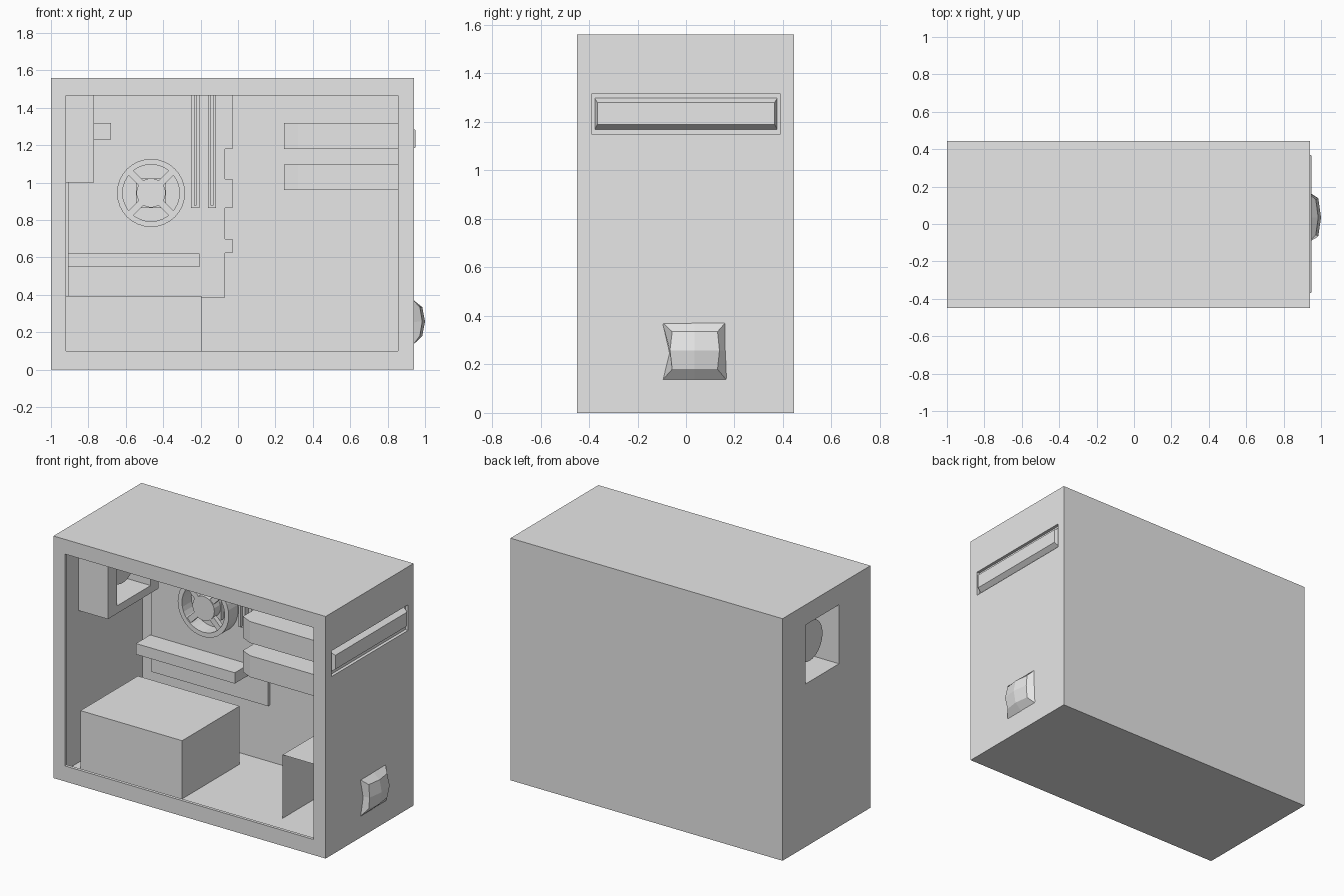
import bpy, bmesh, math
from mathutils import Vector

old = bpy.data.objects.get("Cube")
if old:
    bpy.data.objects.remove(old, do_unlink=True)

GREY = (0.8, 0.8, 0.8, 1.0)
grey = bpy.data.materials.new("plain_grey")
grey.use_nodes = True
grey.diffuse_color = GREY
grey.node_tree.nodes["Principled BSDF"].inputs["Base Color"].default_value = GREY


def finish(name, bm, closed=True):
    if closed:
        bmesh.ops.recalc_face_normals(bm, faces=bm.faces)
    mesh = bpy.data.meshes.new(name)
    bm.to_mesh(mesh)
    bm.free()
    mesh.materials.append(grey)
    ob = bpy.data.objects.new(name, mesh)
    bpy.context.collection.objects.link(ob)
    return ob


def prism(name, points, direction):
    """Extrude a flat outline along a direction."""
    bm = bmesh.new()
    face = bm.faces.new([bm.verts.new(p) for p in points])
    new = bmesh.ops.extrude_face_region(bm, geom=[face])["geom"]
    bmesh.ops.translate(bm, vec=direction,
                        verts=[v for v in new if isinstance(v, bmesh.types.BMVert)])
    return finish(name, bm)


def box(name, x, y, z):
    points = [(x[0], y[0], z[0]), (x[1], y[0], z[0]), (x[1], y[1], z[0]), (x[0], y[1], z[0])]
    return prism(name, points, (0, 0, z[1] - z[0]))


def disc(name, centre, radius, length, axis, sides=32):
    """Cylinder that starts at centre and runs along +x or +y."""
    points = []
    for i in range(sides):
        a = math.tau * i / sides
        u, w = radius * math.cos(a), radius * math.sin(a)
        points.append(Vector(centre) + Vector((u, 0, w) if axis == "y" else (0, u, w)))
    return prism(name, points, (0, length, 0) if axis == "y" else (length, 0, 0))


def cut(target, cutter):
    mod = target.modifiers.new("cut", "BOOLEAN")
    mod.operation = "DIFFERENCE"
    mod.solver = "EXACT"
    mod.object = cutter
    bpy.context.view_layer.update()
    bpy.context.view_layer.objects.active = target
    bpy.ops.object.modifier_apply(modifier=mod.name)
    bpy.data.objects.remove(cutter, do_unlink=True)


# Thin-walled case: open side, rear vent and drive slot
VENT = ((-0.13, 0.21), (1.05, 1.43))
case = box("case", (-1, 0.94), (-0.45, 0.445), (0, 1.56))
cut(case, box("cavity", (-0.98, 0.92), (-0.43, 0.425), (0.02, 1.54)))
cut(case, box("side_opening", (-0.92, 0.855), (-0.5, -0.4), (0.1, 1.465)))
cut(case, box("vent_hole", (-1.1, -0.95), *VENT))
cut(case, box("slot_hole", (0.9, 1.0), (-0.39, 0.39), (1.15, 1.315)))

# Rear fan duct with hub
duct = box("rear_fan_duct", (-0.98, -0.77), (-0.226, 0.29), (1.0, 1.48))
cut(duct, box("duct_hole", (-1.1, -0.7), *VENT))
disc("rear_fan_hub", (-0.91, 0.04, 1.24), 0.13, 0.06, "x")

# Power supply on the floor
box("power_supply", (-0.92, -0.195), (-0.29, 0.295), (0.02, 0.395))

# Circuit board with a notched right edge
edge = [(-0.07, 0.385), (-0.07, 0.625), (-0.03, 0.625), (-0.03, 0.70), (-0.07, 0.70),
        (-0.07, 0.865), (-0.03, 0.865), (-0.03, 1.02), (-0.07, 1.02), (-0.07, 1.18),
        (-0.03, 1.18), (-0.03, 1.5)]
outline = [(-0.905, 0.385)] + edge + [(-0.905, 1.5)]
prism("circuit_board", [(x, 0.405, z) for x, z in outline], (0, 0.02, 0))
box("expansion_card", (-0.91, -0.205), (0.26, 0.405), (0.55, 0.62))
box("port_block", (-0.9, -0.68), (0.3, 0.405), (1.23, 1.32))

# Memory sticks in their slots
for i, x in enumerate((-0.229, -0.139)):
    box(f"memory_slot_{i + 1}", (x - 0.022, x + 0.022), (0.365, 0.405), (0.865, 1.5))
    box(f"memory_stick_{i + 1}", (x - 0.007, x + 0.007), (0.34, 0.366), (0.878, 1.5))

# Processor and its cooling fan
FX, FZ = -0.465, 0.945
box("processor", (FX - 0.08, FX + 0.08), (0.375, 0.405), (FZ - 0.08, FZ + 0.078))
ring = disc("cooler_ring", (FX, 0.31, FZ), 0.182, 0.095, "y")
cut(ring, disc("ring_hole", (FX, 0.2, FZ), 0.152, 0.4, "y"))
disc("cooler_hub", (FX, 0.312, FZ), 0.078, 0.07, "y", 24)
for i in range(4):
    a = math.pi / 4 + i * math.pi / 2
    out, side = Vector((math.cos(a), 0, math.sin(a))), Vector((-math.sin(a), 0, math.cos(a)))
    base = Vector((FX, 0.318, FZ))
    corners = [base + out * r + side * s
               for r, s in ((0.07, -0.018), (0.16, -0.018), (0.16, 0.018), (0.07, 0.018))]
    prism(f"cooler_spoke_{i + 1}", corners, (0, 0.03, 0))

# Two drives with a slanted inner corner
for name, z in (("upper_drive", 1.18), ("lower_drive", 0.96)):
    plan = [(0.245, -0.30), (0.32, -0.335), (0.92, -0.335), (0.92, 0.36), (0.245, 0.36)]
    prism(name, [(x, y, z) for x, y in plan], (0, 0, 0.138))

# Drive cage made of two bent sheets
bm = bmesh.new()
rows = [[bm.verts.new((x, y, z)) for x, z in ((0.44, 0.02), (0.44, 0.43), (0.92, 0.43))]
        for y in (-0.175, 0.36)]
for i in range(2):
    bm.faces.new((rows[0][i], rows[0][i + 1], rows[1][i + 1], rows[1][i]))
for f in bm.faces:
    f.normal_update()
    if f.normal.x + f.normal.z < 0:
        f.normal_flip()
finish("drive_cage", bm, closed=False)


def bridge(bm, a, b):
    for i in range(len(a)):
        j = (i + 1) % len(a)
        bm.faces.new((a[i], a[j], b[j], b[i]))


# Drive bezel: a tapered plate in the slot
bm = bmesh.new()
loops = []
for x, y, z0, z1 in ((0.915, 0.378, 1.165, 1.302), (0.95, 0.366, 1.19, 1.28)):
    loops.append([bm.verts.new((x, sy * y, z))
                  for sy, z in ((-1, z0), (1, z0), (1, z1), (-1, z1))])
bridge(bm, *loops)
bm.faces.new(loops[0])
bm.faces.new(loops[1])
finish("drive_bezel", bm)
box("slot_back", (0.912, 0.92), (-0.4, 0.4), (1.14, 1.325))

# Faceted power button with pulled-out corners
bm = bmesh.new()
base = [(-0.1, 0.132), (0.035, 0.132), (0.17, 0.132), (0.165, 0.255),
        (0.165, 0.375), (0.035, 0.375), (-0.098, 0.375), (-0.07, 0.255)]
crown = [(-0.057, 0.18), (0.035, 0.18), (0.13, 0.18), (0.138, 0.258),
         (0.13, 0.335), (0.035, 0.335), (-0.057, 0.335), (-0.066, 0.258)]
lower = [bm.verts.new((0.935, y, z)) for y, z in base]
upper = [bm.verts.new((0.985 if i % 2 else 0.972, y, z)) for i, (y, z) in enumerate(crown)]
tip = bm.verts.new((1.0, 0.035, 0.258))
bridge(bm, lower, upper)
for i in (7, 1, 3, 5):
    bm.faces.new((upper[i], upper[(i + 1) % 8], upper[(i + 2) % 8], tip))
bm.faces.new(lower)
finish("power_button", bm)
